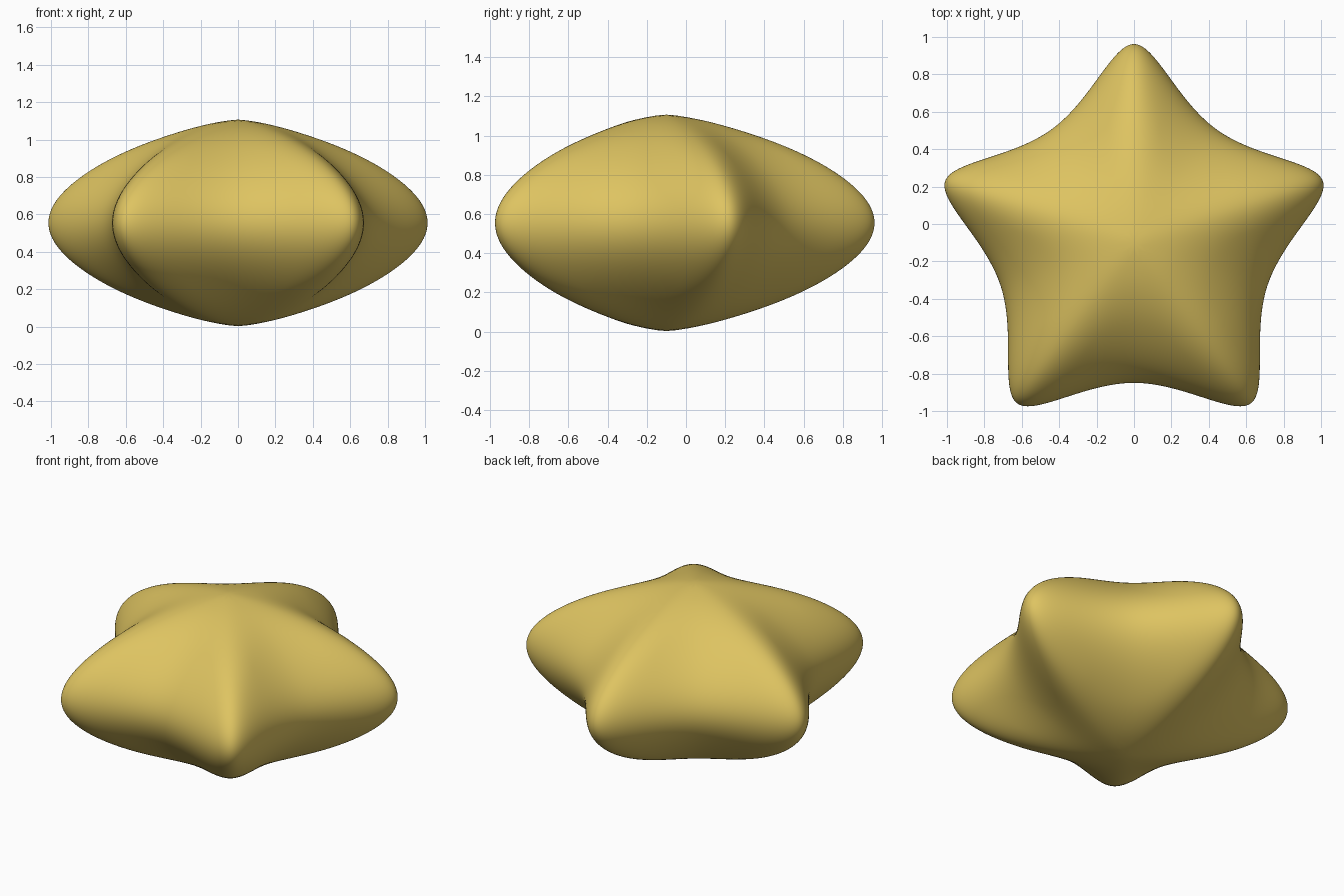
import bpy
import math

cube = bpy.data.objects.get("Cube")
if cube:
    bpy.data.objects.remove(cube)

# Cage dimensions of the puffy star
TIP, VALLEY = 1.41, 0.59
RIM, APEX = 0.18, 0.72
CENTER_Y, CENTER_Z = -0.1, 0.555

# Rim rings, upper and lower, closed by a peak on each side
verts = []
for height in (RIM, -RIM):
    for i in range(10):
        radius = VALLEY if i % 2 else TIP
        angle = math.pi / 2 + i * math.pi / 5
        verts.append((radius * math.cos(angle), radius * math.sin(angle), height))
verts += [(0, 0, APEX), (0, 0, -APEX)]
faces = []
for i in range(10):
    j = (i + 1) % 10
    faces += [(i, j, 20), (j + 10, i + 10, 21), (i + 10, j + 10, j, i)]

mesh = bpy.data.meshes.new("star")
mesh.from_pydata(verts, [], faces)
star = bpy.data.objects.new("star", mesh)
star.location = (0, CENTER_Y, CENTER_Z)
bpy.context.collection.objects.link(star)

# Rounding
rounding = star.modifiers.new("rounding", "SUBSURF")
rounding.levels = rounding.render_levels = 5
mesh.shade_smooth()

# Golden yellow
gold = bpy.data.materials.new("golden_yellow")
gold.use_nodes = True
color = (0.73, 0.55, 0.12, 1)
gold.diffuse_color = color
gold.node_tree.nodes["Principled BSDF"].inputs["Base Color"].default_value = color
mesh.materials.append(gold)
